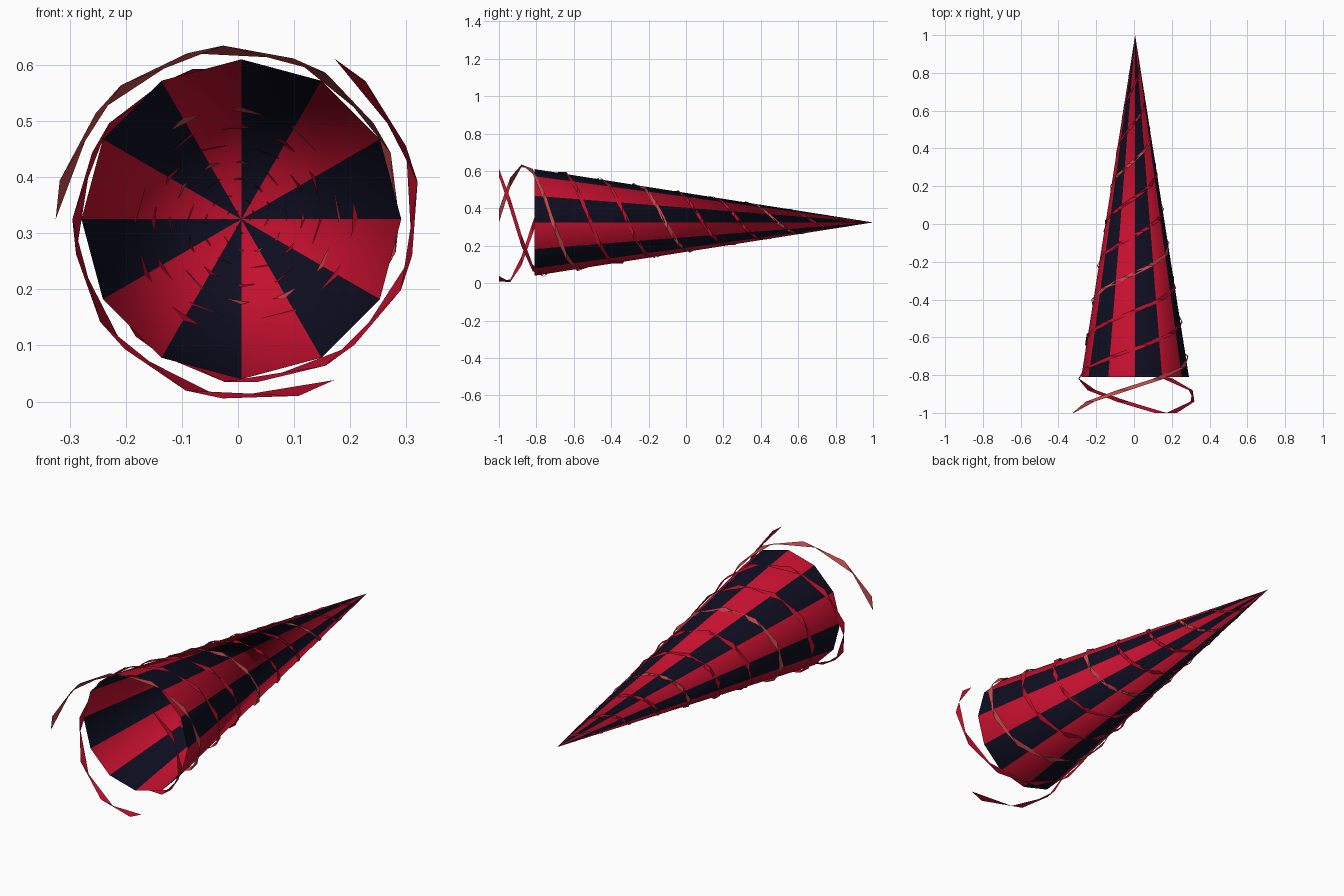
import bpy
import bmesh
from math import cos, sin, radians

default = bpy.data.objects.get("Cube")
if default:
    bpy.data.objects.remove(default, do_unlink=True)

CX, CZ = 0.006, 0.325
TIP_Y, RIM_Y, RIM_R = 1.0, -0.81, 0.285


def material(name, rgb):
    mat = bpy.data.materials.new(name)
    mat.use_nodes = True
    color = (*rgb, 1)
    mat.diffuse_color = color
    mat.node_tree.nodes["Principled BSDF"].inputs["Base Color"].default_value = color
    return mat


crimson = material("crimson", (0.55, 0.005, 0.027))
navy = material("dark navy", (0.004, 0.004, 0.014))
coral = material("coral red", (0.58, 0.07, 0.075))


def ring_point(angle, radius, y):
    a = radians(angle)
    return (CX + radius * cos(a), y, CZ + radius * sin(a))


def finish(name, bm, mats):
    mesh = bpy.data.meshes.new(name)
    bm.to_mesh(mesh)
    bm.free()
    for mat in mats:
        mesh.materials.append(mat)
    obj = bpy.data.objects.new(name, mesh)
    bpy.context.collection.objects.link(obj)
    return obj


# Open twelve-sided cone with alternating coloured panels
bm = bmesh.new()
rim = [bm.verts.new(ring_point(30 * i, RIM_R, RIM_Y)) for i in range(12)]
tip = bm.verts.new((CX, TIP_Y, CZ))
for i in range(12):
    face = bm.faces.new((rim[i], rim[(i + 1) % 12], tip))
    face.material_index = i % 2
    face.smooth = True
bmesh.ops.recalc_face_normals(bm, faces=bm.faces)
finish("striped_cone", bm, [navy, crimson])


# Flat ribbons winding clockwise towards the tip, tapering with the cone
def ribbon(name, start, mat, turn=36, pitch=0.06, steps=33, width=12):
    bm = bmesh.new()
    rungs = []
    for i in range(steps + 1):
        y = -1 + pitch * i
        r = 0.1655 * (TIP_Y - y)
        a = start - turn * i
        rungs.append([bm.verts.new(ring_point(a - w, r, y)) for w in (0, width)])
    for (a, b), (c, d) in zip(rungs, rungs[1:]):
        bm.faces.new((a, b, d, c))
    finish(name, bm, [mat])


ribbon("upper_ribbon", 60, crimson)
ribbon("lower_ribbon", -60, crimson)
ribbon("side_ribbon", 180, coral)
